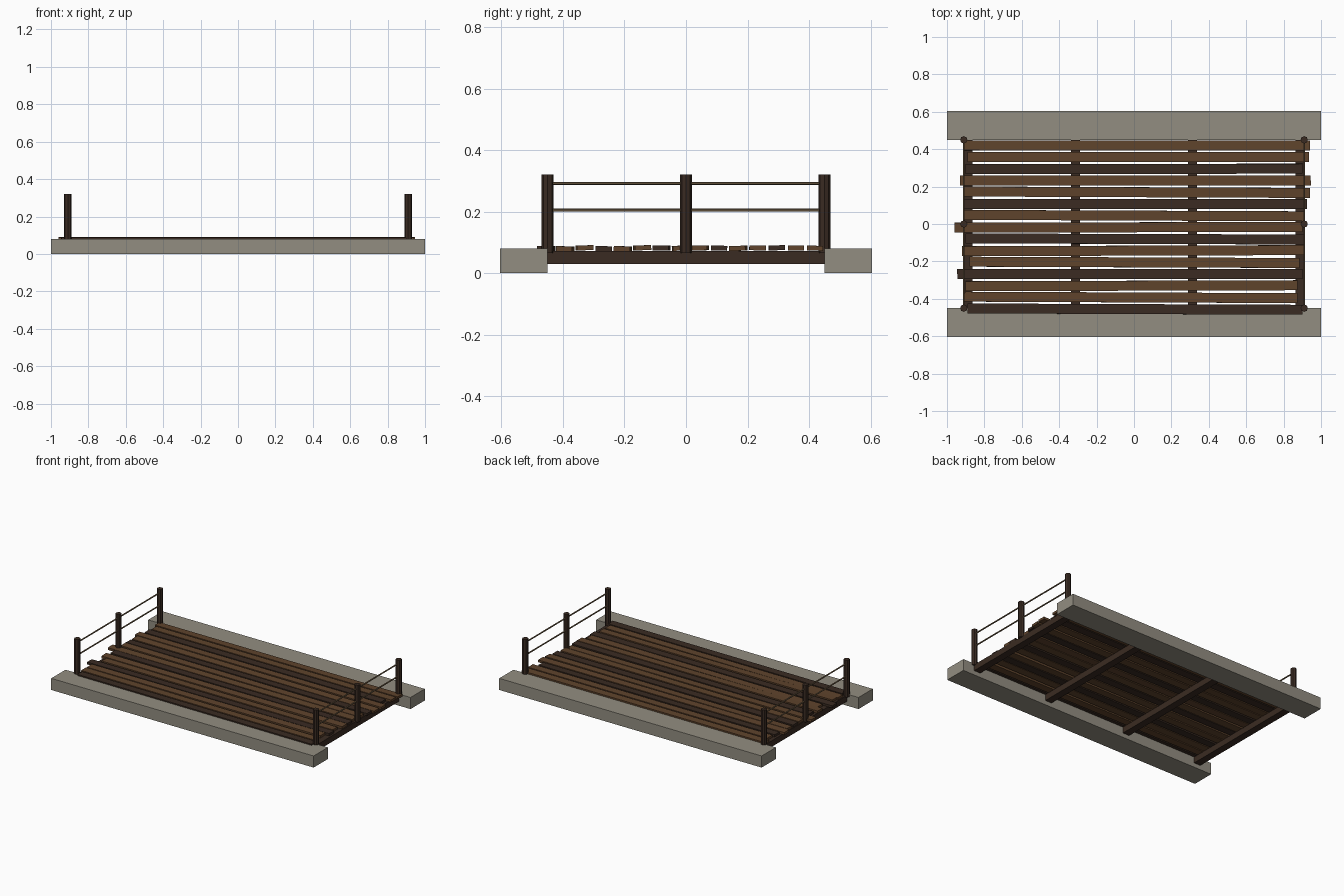
import bpy
import random
from math import pi

random.seed(4)
if "Cube" in bpy.data.objects:
    bpy.data.objects.remove(bpy.data.objects["Cube"], do_unlink=True)


def make_material(name, colour):
    mat = bpy.data.materials.new(name)
    mat.use_nodes = True
    rgba = (*colour, 1)
    mat.diffuse_color = rgba
    mat.node_tree.nodes["Principled BSDF"].inputs["Base Color"].default_value = rgba
    return mat


stone = make_material("grey stone", (0.29, 0.27, 0.22))
light_wood = make_material("light wood", (0.115, 0.057, 0.025))
dark_wood = make_material("dark wood", (0.042, 0.024, 0.016))
rope = make_material("tan rope", (0.19, 0.13, 0.07))


def finish(name, mat):
    obj = bpy.context.object
    obj.name = name
    obj.data.materials.append(mat)
    return obj


def box(name, mat, centre, size, yaw=0, roll=0):
    bpy.ops.mesh.primitive_cube_add(size=1, location=centre, rotation=(roll, 0, yaw))
    bpy.context.object.scale = size
    return finish(name, mat)


def rod(name, mat, centre, radius, length, sides, tilt=0):
    bpy.ops.mesh.primitive_cylinder_add(vertices=sides, radius=radius, depth=length,
                                        location=centre, rotation=(tilt, 0, 0))
    obj = finish(name, mat)
    bpy.ops.object.shade_smooth_by_angle(angle=pi / 6)
    return obj


# Stone bank slabs at the front and back
for label, side in (("front", -1), ("back", 1)):
    box(label + "_abutment", stone, (0, side * 0.5275, 0.04), (2, 0.155, 0.08))

# Support beams under the deck
for i, x in enumerate((-0.888, -0.313, 0.313, 0.888)):
    box(f"support_beam_{i + 1}", dark_wood, (x, 0, 0.051), (0.05, 0.9, 0.042))

# Uneven deck planks, front to back, every third one dark: left and right ends
plank_ends = [(-0.89, 0.90), (-0.905, 0.875), (-0.90, 0.875), (-0.945, 0.90),
              (-0.88, 0.885), (-0.92, 0.91), (-0.90, 0.91), (-0.96, 0.90),
              (-0.91, 0.91), (-0.91, 0.925), (-0.91, 0.94), (-0.93, 0.945),
              (-0.90, 0.90), (-0.89, 0.935), (-0.91, 0.94)]
for i, (start, end) in enumerate(plank_ends):
    y = -0.455 + i * 0.0625
    z = 0.081 + random.uniform(-0.002, 0.002)
    box(f"deck_plank_{i + 1}", dark_wood if i % 3 == 0 else light_wood,
        ((start + end) / 2, y, z), (end - start, 0.053, 0.016),
        yaw=random.uniform(-0.005, 0.005), roll=random.uniform(-0.04, 0.04))

# Railing posts and the two rope rails on each side
for label, x in (("right", -0.91), ("left", 0.91)):
    for place, y in (("front", -0.45), ("middle", 0), ("back", 0.45)):
        rod(f"{label}_{place}_post", dark_wood, (x, y, 0.193), 0.0195, 0.255, 8)
    for level, z in (("lower", 0.205), ("upper", 0.292)):
        rod(f"{label}_{level}_rail", rope, (x, 0, z), 0.005, 0.9, 6, tilt=pi / 2)
